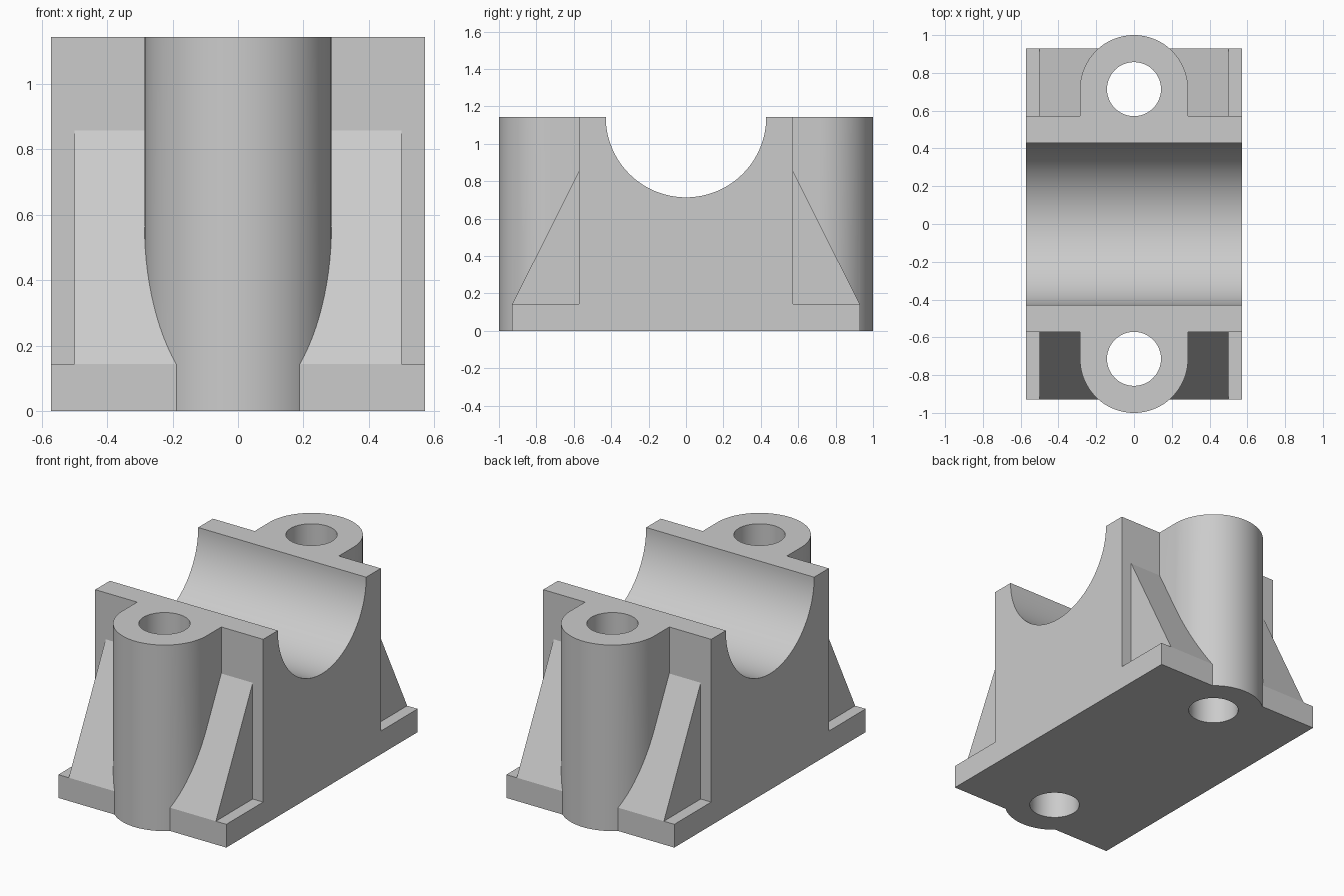
import bpy, bmesh, math
from mathutils import Vector

if "Cube" in bpy.data.objects:
    bpy.data.objects.remove(bpy.data.objects["Cube"], do_unlink=True)

HALF_X, RIB_X = 0.571, 0.5
WALL_Y, BASE_Y = 0.571, 0.929
HEIGHT, BASE_Z, RIB_Z = 1.143, 0.143, 0.857
BORE_R = 0.429
BOSS_Y, BOSS_R, HOLE_R = 0.714, 0.286, 0.143

grey = bpy.data.materials.new("cast_grey")
grey.use_nodes = True
colour = (0.6, 0.6, 0.6, 1)
grey.diffuse_color = colour
grey.node_tree.nodes["Principled BSDF"].inputs["Base Color"].default_value = colour


def arc(cx, cy, r, start, end, steps):
    angles = [math.radians(start + (end - start) * i / steps) for i in range(steps + 1)]
    return [(cx + r * math.cos(a), cy + r * math.sin(a)) for a in angles]


def prism(name, points, axis, low, high):
    """Extrude a closed outline: (y, z) along x, or (x, y) along z."""
    bm = bmesh.new()
    place = (lambda p: (low, p[0], p[1])) if axis == "x" else (lambda p: (p[0], p[1], low))
    face = bm.faces.new([bm.verts.new(place(p)) for p in points])
    moved = bmesh.ops.extrude_face_region(bm, geom=[face])["geom"]
    shift = Vector((high - low, 0, 0)) if axis == "x" else Vector((0, 0, high - low))
    bmesh.ops.translate(bm, vec=shift, verts=[v for v in moved if isinstance(v, bmesh.types.BMVert)])
    bmesh.ops.recalc_face_normals(bm, faces=bm.faces)
    mesh = bpy.data.meshes.new(name)
    bm.to_mesh(mesh)
    bm.free()
    mesh.materials.append(grey)
    obj = bpy.data.objects.new(name, mesh)
    bpy.context.collection.objects.link(obj)
    return obj


def combine(target, tool, operation):
    bpy.context.view_layer.objects.active = target
    mod = target.modifiers.new(operation.lower(), "BOOLEAN")
    mod.operation, mod.solver, mod.object = operation, "EXACT", tool
    bpy.ops.object.modifier_apply(modifier=mod.name)
    bpy.data.objects.remove(tool, do_unlink=True)


# Body with foot flanges and the half-round bearing seat
outline = [(-BASE_Y, 0), (BASE_Y, 0), (BASE_Y, BASE_Z), (WALL_Y, BASE_Z), (WALL_Y, HEIGHT)]
outline += arc(0, HEIGHT, BORE_R, 0, -180, 64)
outline += [(-WALL_Y, HEIGHT), (-WALL_Y, BASE_Z), (-BASE_Y, BASE_Z)]
body = prism("bearing_block", outline, "x", -HALF_X, HALF_X)

for side, label in ((-1, "front"), (1, "back")):
    # Sloping rib against the wall
    inner = WALL_Y - 0.05
    rib = [(inner, BASE_Z - 0.05), (BASE_Y, BASE_Z - 0.05), (BASE_Y, BASE_Z),
           (WALL_Y, RIB_Z), (inner, RIB_Z)]
    combine(body, prism(label + "_rib", [(side * y, z) for y, z in rib], "x", -RIB_X, RIB_X), "UNION")
    # Round bolt boss, blended straight into the wall
    boss = [(-BOSS_R, inner), (BOSS_R, inner)] + arc(0, BOSS_Y, BOSS_R, 0, 180, 48)
    combine(body, prism(label + "_boss", [(x, side * y) for x, y in boss], "z", 0, HEIGHT), "UNION")

# Bolt holes
for side in (-1, 1):
    circle = arc(0, side * BOSS_Y, HOLE_R, 0, 360, 48)[:-1]
    combine(body, prism("bolt_hole", circle, "z", -0.1, HEIGHT + 0.1), "DIFFERENCE")

for obj in bpy.context.selected_objects:
    obj.select_set(False)
body.select_set(True)
bpy.context.view_layer.objects.active = body
bpy.ops.object.shade_smooth_by_angle(angle=math.radians(20))
